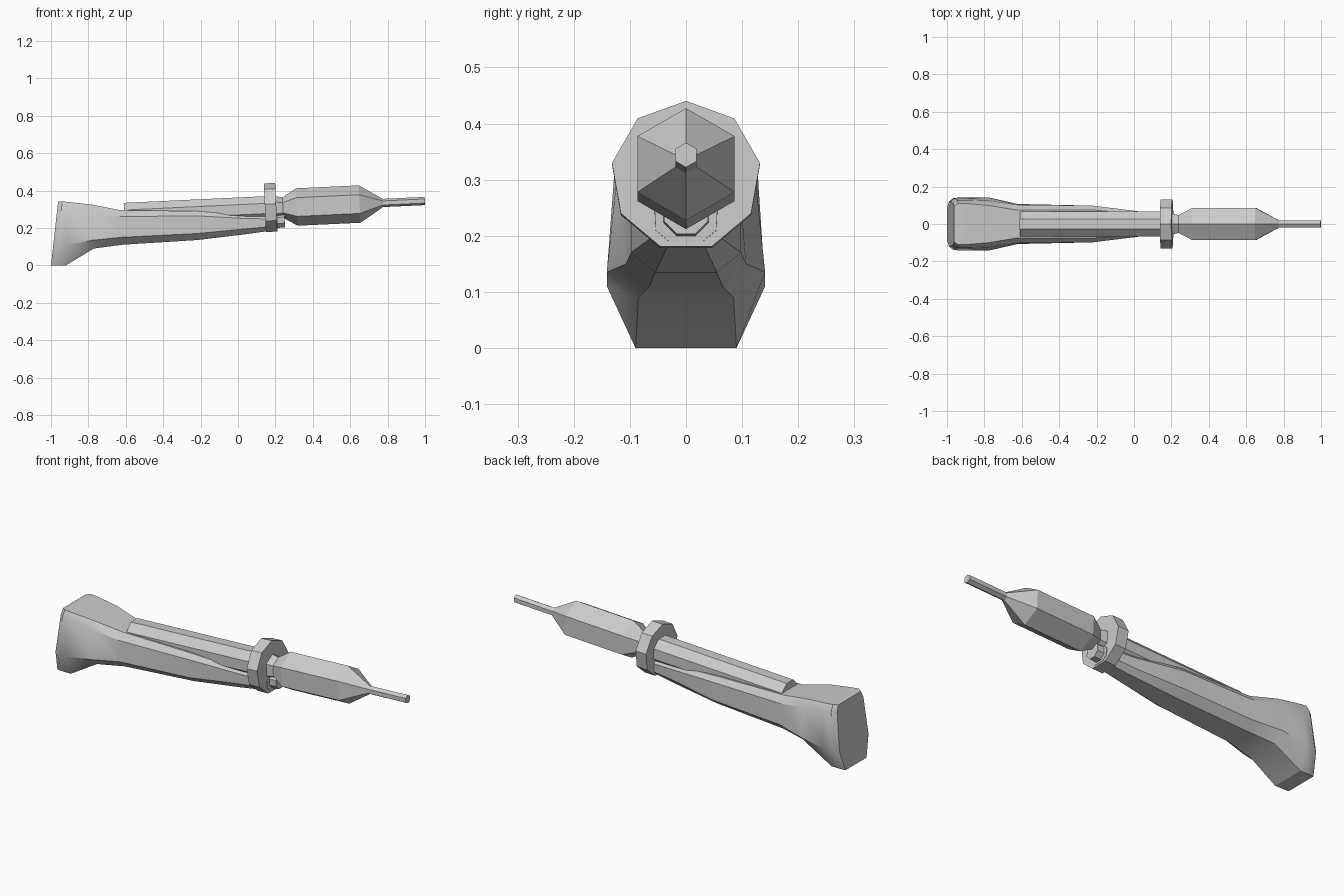
import bpy, bmesh, math
from mathutils import Vector

if "Cube" in bpy.data.objects:
    bpy.data.objects.remove(bpy.data.objects["Cube"])

SLOPE = 0.047  # upward tilt of the barrel line


def axis_z(x):
    return 0.297 + SLOPE * x


def loft(name, rings, smooth=None):
    """Skin a list of equal-length closed rings and cap both ends."""
    bm = bmesh.new()
    loops = [[bm.verts.new(p) for p in ring] for ring in rings]
    n = len(loops[0])
    for a, b in zip(loops, loops[1:]):
        for i in range(n):
            j = (i + 1) % n
            bm.faces.new((a[i], a[j], b[j], b[i]))
    bm.faces.new(loops[0])
    bm.faces.new(loops[-1])
    bmesh.ops.recalc_face_normals(bm, faces=bm.faces[:])
    me = bpy.data.meshes.new(name)
    bm.to_mesh(me)
    bm.free()
    ob = bpy.data.objects.new(name, me)
    bpy.context.collection.objects.link(ob)
    if smooth:
        bpy.ops.object.select_all(action='DESELECT')
        bpy.context.view_layer.objects.active = ob
        ob.select_set(True)
        bpy.ops.object.shade_smooth_by_angle(angle=math.radians(smooth))
    return ob


def turned(name, profile, sides, phase=0.0, drop=0.0):
    """Faceted solid around the tilted axis; profile is (x, radius)."""
    up = Vector((-SLOPE, 0, 1)).normalized()
    rings = []
    for x, r in profile:
        c = Vector((x, 0, axis_z(x) - drop))
        ring = []
        for i in range(sides):
            a = math.tau * i / sides + phase
            ring.append(c + up * (r * math.cos(a)) + Vector((0, r * math.sin(a), 0)))
        rings.append(ring)
    return loft(name, rings)


# Stock stations: x at bottom, x at top, then (z, half width) from bottom to top
stations = [
    (-1.00, -0.962, (0.0, .088), (.11, .122), (.305, .110), (.340, .095)),
    (-0.975, -0.94, (0.0, .09), (.11, .140), (.310, .128), (.342, .110)),
    (-0.92, -0.90, (0.0, .09), (.11, .141), (.308, .128), (.338, .110)),
    (-0.77, -0.78, (.09, .085), (.135, .141), (.290, .125), (.325, .100)),
    (-0.62, -0.63, (.11, .065), (.150, .107), (.260, .103), (.295, .075)),
    (-0.22, -0.22, (.135, .055), (.170, .098), (.265, .098), (.290, .075)),
    (0.04, 0.04, (.166, .04), (.195, .064), (.250, .066), (.267, .052)),
    (0.212, 0.212, (.190, .03), (.210, .054), (.248, .056), (.262, .042)),
]
rings = []
for xb, xt, *pts in stations:
    z0, z1 = pts[0][0], pts[-1][0]
    half = [(xb + (xt - xb) * (z - z0) / (z1 - z0), w, z) for z, w in pts]
    rings.append([Vector(p) for p in half] +
                 [Vector((x, -y, z)) for x, y, z in reversed(half)])
loft("stock", rings, smooth=30)

# Octagonal barrel laid into the stock
turned("barrel", [(-0.608, .071), (0.205, .071)], 8, math.pi / 8)

# Nine-sided collar tying barrel and stock together
turned("collar", [(0.144, .134), (0.205, .134)], 9)

# Hexagonal warhead with neck and thin nose rod
turned("warhead", [(0.18, .068), (0.24, .055), (0.315, .100), (0.65, .100),
                   (0.775, .022), (0.999, .022)], 6)

# Short rod end under the neck
turned("under_rod", [(0.15, .045), (0.25, .042)], 8, math.pi / 8, drop=.067)
